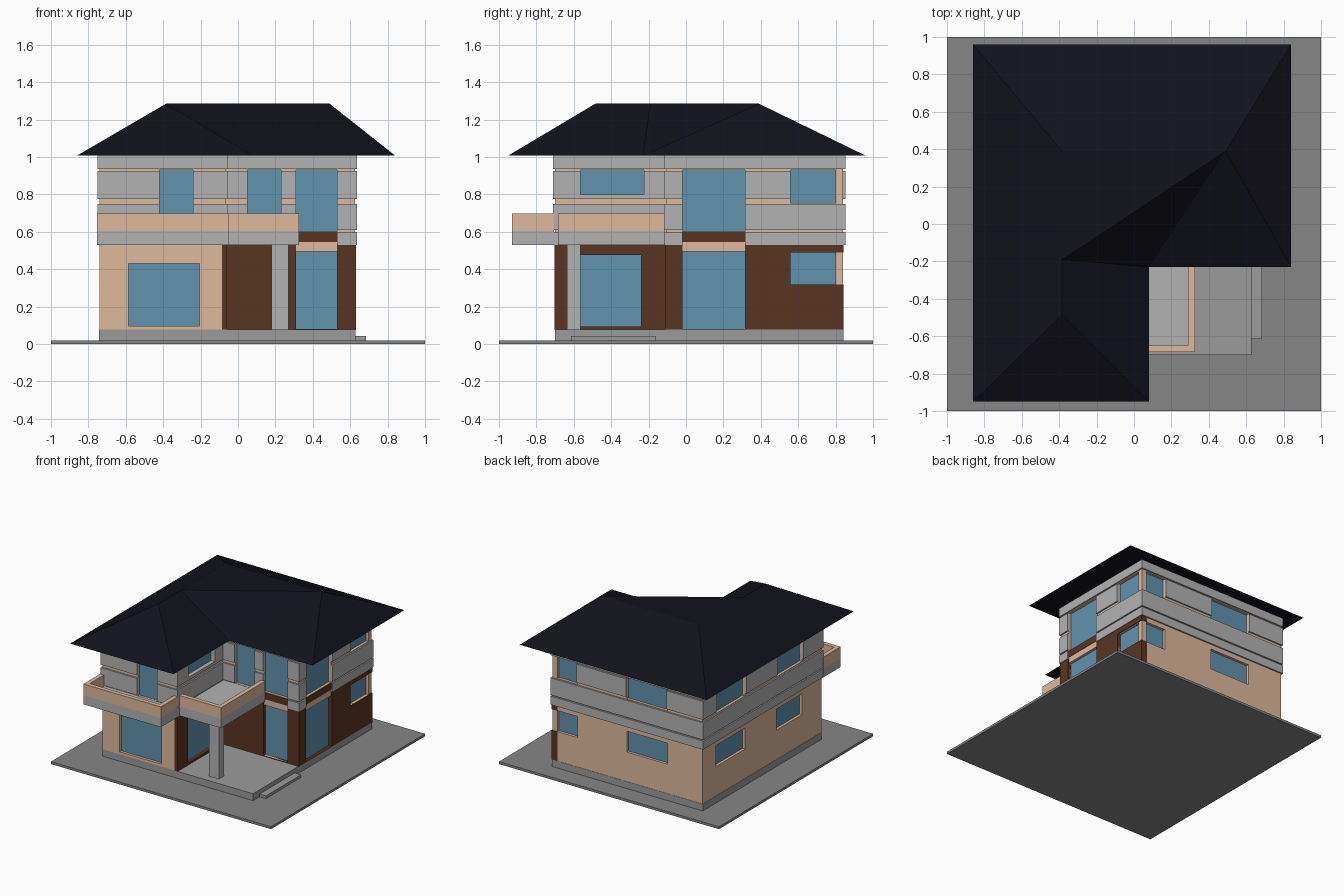
import bpy, bmesh

if "Cube" in bpy.data.objects:
    bpy.data.objects.remove(bpy.data.objects["Cube"])


def material(name, rgb):
    m = bpy.data.materials.new(name)
    m.diffuse_color = (*rgb, 1)
    m.use_nodes = True
    m.node_tree.nodes["Principled BSDF"].inputs["Base Color"].default_value = m.diffuse_color
    return m


PEACH = material("peach", (0.73, 0.49, 0.33))
BROWN = material("brown", (0.10, 0.036, 0.015))
BLUE = material("glass_blue", (0.12, 0.29, 0.43))
DARK = material("roof_dark", (0.006, 0.006, 0.012))
PALE = material("pale_grey", (0.45, 0.45, 0.45))
MID = material("mid_grey", (0.33, 0.33, 0.33))
SLATE = material("paving_grey", (0.24, 0.24, 0.24))


def mesh_object(name, verts, faces, mat=None):
    me = bpy.data.meshes.new(name)
    me.from_pydata(verts, [], faces)
    bm = bmesh.new()
    bm.from_mesh(me)
    bmesh.ops.recalc_face_normals(bm, faces=bm.faces)
    bm.to_mesh(me)
    bm.free()
    if mat:
        me.materials.append(mat)
    ob = bpy.data.objects.new(name, me)
    bpy.context.collection.objects.link(ob)
    return ob


def prism(name, pts, z0, z1, mat=None):
    n = len(pts)
    verts = [(x, y, z) for z in (z0, z1) for x, y in pts]
    faces = [tuple(range(n)), tuple(range(n, 2 * n))]
    faces += [(i, (i + 1) % n, n + (i + 1) % n, n + i) for i in range(n)]
    return mesh_object(name, verts, faces, mat)


def box(name, x0, x1, y0, y1, z0, z1, mat=None):
    return prism(name, [(x0, y0), (x1, y0), (x1, y1), (x0, y1)], z0, z1, mat)


def footprint(o):
    """L-shaped house outline pushed outwards by o."""
    return [(-.74 - o, -.70 - o), (-.065 + o, -.70 - o), (-.065 + o, -.105 - o),
            (.625 + o, -.105 - o), (.625 + o, .84 + o), (-.74 - o, .84 + o)]


# wall name: (axis of the normal, plane position, outward sign)
WALLS = {"front": (1, -.70, -1), "main_front": (1, -.105, -1), "back": (1, .84, 1),
         "left": (0, -.74, -1), "right": (0, .625, 1), "wing_right": (0, -.065, 1)}


def wall_box(name, wall, a0, a1, z0, z1, d0, d1, mat=None):
    """Box lying on a wall, spanning depth d0 (inside) to d1 (outside)."""
    axis, p, s = WALLS[wall]
    lo, hi = sorted((p + s * d0, p + s * d1))
    if axis == 0:
        return box(name, lo, hi, a0, a1, z0, z1, mat)
    return box(name, a0, a1, lo, hi, z0, z1, mat)


# ground, plinth and step
box("paving", -1, 1, -1, 1, 0, .02, SLATE)
box("plinth", -.742, .627, -.70, .842, .02, .077, MID)
box("entrance_step", .627, .685, -.615, -.16, .02, .042, MID)

# wall core, brown cladding and grey upper bands
core = prism("wall_core", footprint(0), .077, 1.01, PEACH)
layers = [
    box("wing_cladding", -.085, -.058, -.703, -.10, .077, .53, BROWN),
    box("front_cladding", -.075, .60, -.112, -.06, .077, .53, BROWN),
    box("side_cladding", .58, .632, -.113, .843, .077, .53, BROWN)]
for z0, z1 in ((.53, .60), (.61, .75), (.775, .925), (.937, 1.008)):
    layers.append(prism("upper_band", footprint(.012), z0, z1, PALE))

# windows: wall, span along wall, height range
WINDOWS = [
    ("front", -.585, -.205, .097, .43), ("front", -.42, -.24, .60, .93),
    ("main_front", .31, .53, .08, .495), ("main_front", .31, .53, .603, .93),
    ("main_front", .05, .23, .603, .93),
    ("wing_right", -.565, -.24, .095, .475), ("wing_right", -.565, -.225, .80, .93),
    ("right", -.018, .315, .08, .495), ("right", -.018, .315, .603, .93)]
for z0, z1 in ((.318, .49), (.755, .93)):
    WINDOWS += [("right", .56, .80, z0, z1), ("back", .40, .58, z0, z1),
                ("back", -.42, -.05, z0, z1), ("left", .29, .67, z0, z1),
                ("left", -.45, -.12, z0, z1)]

# places where only the outer layers are cut away (corner posts, spandrels)
STRIPS = [("main_front", .31, .53, .48, .61), ("right", -.018, .315, .48, .61)]
for z0, z1 in ((.318, .49), (.755, .93)):
    STRIPS += [("right", .79, .90, z0, z1), ("back", .57, .62, z0, z1)]


def cutter(wall, a0, a1, z0, z1, depth, targets):
    c = wall_box("cutter", wall, a0, a1, z0, z1, -depth, .06)
    c.hide_render = True
    c.hide_set(True)
    c.display_type = 'WIRE'
    axis, p, s = WALLS[wall]
    lo, hi = [0, 0, z0], [0, 0, z1]
    lo[axis], hi[axis] = sorted((p - s * depth, p + s * .06))
    lo[1 - axis], hi[1 - axis] = a0, a1
    for t in targets:
        co = [v.co for v in t.data.vertices]
        if all(min(v[i] for v in co) < hi[i] and max(v[i] for v in co) > lo[i]
               for i in range(3)):
            m = t.modifiers.new("opening", 'BOOLEAN')
            m.operation = 'DIFFERENCE'
            m.solver = 'EXACT'
            m.object = c


for w in WINDOWS:
    cutter(*w, .034, [core] + layers)
    wall_box("window_pane", *w, -.04, -.022, BLUE)
for w in STRIPS:
    cutter(*w, .06, layers)

# spandrels between the stacked tall windows
for wall, a0, a1 in (("main_front", .31, .53), ("right", -.018, .315)):
    wall_box("spandrel", wall, a0, a1, .545, .60, -.02, .003, BROWN)

# balconies: slab plus parapet following an open path
T = .035


def balcony(name, x0, x1, y0, y1, left_side):
    box(name + "_slab", x0, x1, y0, y1, .53, .605, PALE)
    pts = [(x1, y1), (x1, y0), (x0, y0)]
    if left_side:
        pts += [(x0, y1), (x0 + T, y1), (x0 + T, y0 + T)]
    else:
        pts += [(x0, y0 + T)]
    pts += [(x1 - T, y0 + T), (x1 - T, y1)]
    prism(name + "_parapet", pts, .605, .697, PEACH)


balcony("wing_balcony", -.755, -.05, -.93, -.705, True)
balcony("porch_balcony", -.055, .325, -.685, -.112, False)
box("porch_column", .18, .27, -.635, -.565, .077, .53, PALE)

# hipped roof: eave outline, then the ridge points
eave = [(-.86, -.95), (.08, -.95), (.08, -.23), (.84, -.23), (.84, .96), (-.86, .96)]
ridge = [(-.385, -.485), (-.385, -.19), (-.11, -.01), (.49, .39), (-.385, .39)]
mesh_object("roof",
            [(x, y, 1.008) for x, y in eave] + [(x, y, 1.285) for x, y in ridge],
            [(0, 1, 6), (1, 2, 7, 6), (2, 8, 7), (2, 9, 8), (2, 3, 9), (3, 4, 9),
             (4, 5, 10, 9), (5, 0, 6, 7, 10), (7, 8, 9, 10), (5, 4, 3, 2, 1, 0)], DARK)
